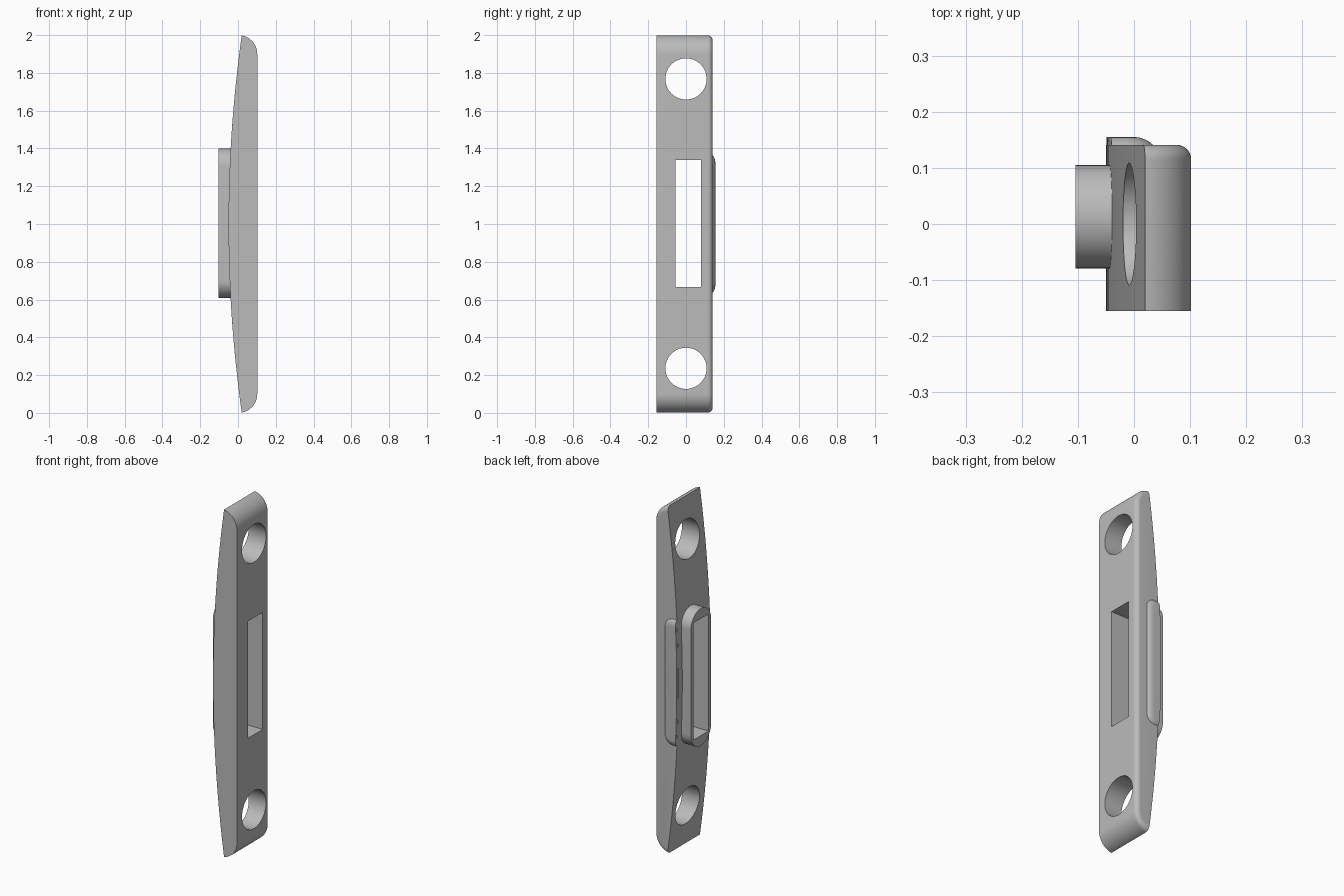
import bpy, bmesh, math

if "Cube" in bpy.data.objects:
    bpy.data.objects.remove(bpy.data.objects["Cube"], do_unlink=True)

grey = bpy.data.materials.new("satin_grey")
grey.use_nodes = True
colour = (0.5, 0.5, 0.5, 1)
grey.diffuse_color = colour
grey.node_tree.nodes["Principled BSDF"].inputs["Base Color"].default_value = colour


def back_curve(z):
    return -0.05 + 0.07 * (z - 1) ** 2


def outline(right, half, radius, inset, gap):
    """Closed x, z outline: bowed back, flat face, rounded corners."""
    r = radius - inset
    cx, cz = right - radius, half - radius
    # Stop the corner arc where it meets the bowed back
    end = math.pi / 2
    for _ in range(20):
        x = back_curve(1 + cz + r * math.sin(end)) + gap
        end = math.acos(max(0, min(1, (x - cx) / r)))
    steps = 14
    arc = [(cx + r * math.cos(end * i / steps), cz + r * math.sin(end * i / steps))
           for i in range(steps + 1)]
    top = arc[-1][1]
    back = [top * math.cos(math.pi * i / 48) for i in range(49)]
    if end < math.pi / 2 - 0.001:
        back = back[1:-1]
    return ([(x, 1 + z) for x, z in arc]
            + [(back_curve(1 + z) + gap, 1 + z) for z in back]
            + [(x, 1 - z) for x, z in reversed(arc)])


def make_object(name, bm):
    bmesh.ops.recalc_face_normals(bm, faces=bm.faces)
    mesh = bpy.data.meshes.new(name)
    bm.to_mesh(mesh)
    bm.free()
    mesh.materials.append(grey)
    obj = bpy.data.objects.new(name, mesh)
    bpy.context.collection.objects.link(obj)
    return obj


def loft(name, rings):
    """Skin a stack of matching point rings and cap both ends."""
    bm = bmesh.new()
    loops = [[bm.verts.new(p) for p in ring] for ring in rings]
    for a, b in zip(loops, loops[1:]):
        for i in range(len(a)):
            j = (i + 1) % len(a)
            bm.faces.new((a[i], a[j], b[j], b[i]))
    bm.faces.new(loops[0])
    bm.faces.new(loops[-1])
    return make_object(name, bm)


def filleted_slab(name, y0, y1, fillet, right, half, radius, gap=0):
    levels = [(y0, 0)]
    for i in range(9):
        a = math.pi / 2 * i / 8
        levels.append((y1 - fillet * (1 - math.sin(a)), fillet * (1 - math.cos(a))))
    return loft(name, [[(x, y, z) for x, z in outline(right, half, radius, t, gap)]
                       for y, t in levels])


def prism(name, x0, x1, points):
    return loft(name, [[(x, y, z) for y, z in points] for x in (x0, x1)])


def combine(target, other, operation):
    mod = target.modifiers.new(operation.lower(), "BOOLEAN")
    mod.operation, mod.object, mod.solver = operation, other, "EXACT"
    bpy.context.view_layer.objects.active = target
    bpy.ops.object.modifier_apply(modifier=mod.name)
    bpy.data.objects.remove(other, do_unlink=True)


def circle(cy, cz, r, n=64):
    return [(cy + r * math.cos(math.tau * i / n), cz + r * math.sin(math.tau * i / n))
            for i in range(n)]


# Main plate and the raised collar on its bowed back
plate = filleted_slab("strike_plate", -0.155, 0.141, 0.026, 0.102, 1, 0.1)
r = 0.092
collar_points = [(0.013 + r * math.cos(math.pi * i / 24 + turn),
                  1.004 + side * (0.395 - r) + r * math.sin(math.pi * i / 24 + turn))
                 for side, turn in ((1, 0), (-1, math.pi)) for i in range(25)]
combine(plate, prism("collar", -0.104, 0.02, collar_points), "UNION")

# Slot and two screw holes
slot = [(-0.056, 0.667), (0.079, 0.667), (0.079, 1.34), (-0.056, 1.34)]
combine(plate, prism("slot_cutter", -0.3, 0.3, slot), "DIFFERENCE")
for name, z in (("lower", 0.236), ("upper", 1.768)):
    combine(plate, prism(name + "_hole_cutter", -0.3, 0.3, circle(0, z, 0.109)), "DIFFERENCE")

# Rounded pad on the side
pad = filleted_slab("side_pad", 0.1, 0.155, 0.048, 0.048, 0.377, 0.065, 0.0008)

for obj in (plate, pad):
    bpy.ops.object.select_all(action="DESELECT")
    obj.select_set(True)
    bpy.context.view_layer.objects.active = obj
    bpy.ops.object.shade_smooth_by_angle(angle=math.radians(30))
